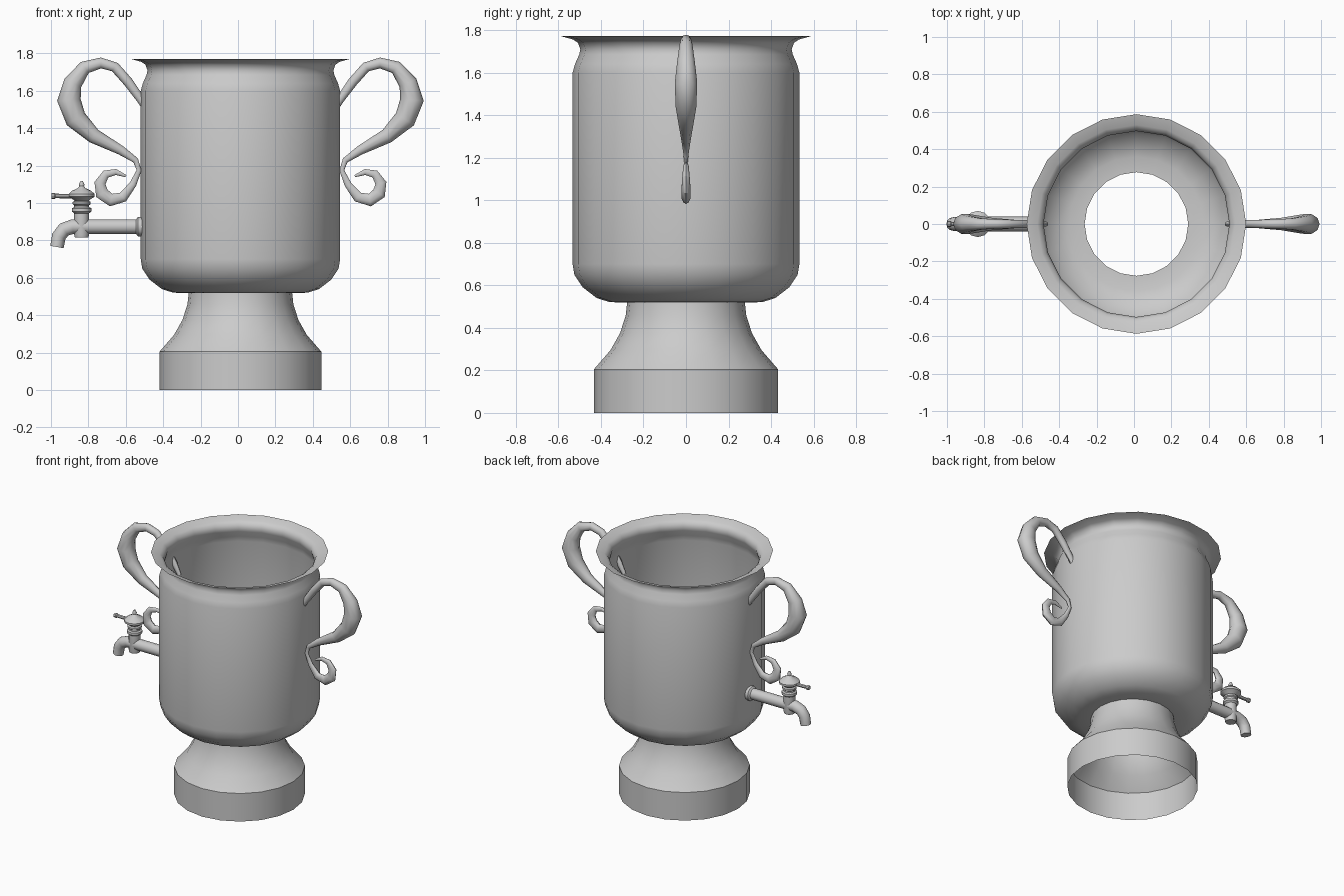
import bpy, bmesh, math
from mathutils import Vector

if "Cube" in bpy.data.objects:
    bpy.data.objects.remove(bpy.data.objects["Cube"])

CX = 0.013  # axis of the urn


def finish(name, bm, angle=40):
    bmesh.ops.recalc_face_normals(bm, faces=bm.faces)
    me = bpy.data.meshes.new(name)
    bm.to_mesh(me)
    bm.free()
    ob = bpy.data.objects.new(name, me)
    bpy.context.collection.objects.link(ob)
    bpy.ops.object.select_all(action='DESELECT')
    bpy.context.view_layer.objects.active = ob
    ob.select_set(True)
    bpy.ops.object.shade_smooth_by_angle(angle=math.radians(angle))
    return ob


def skin(name, rings, caps):
    bm = bmesh.new()
    vs = [[bm.verts.new(p) for p in r] for r in rings]
    n = len(vs[0])
    for a, b in zip(vs, vs[1:]):
        for i in range(n):
            j = (i + 1) % n
            bm.faces.new((a[i], a[j], b[j], b[i]))
    if caps:
        bm.faces.new(vs[0])
        bm.faces.new(vs[-1])
    return finish(name, bm)


def lathe(name, profile, x, n, caps=False):
    """Turn (radius, z) points around a vertical axis at x."""
    ang = [math.tau * i / n for i in range(n)]
    return skin(name, [[(x + r * math.cos(a), r * math.sin(a), z) for a in ang]
                       for r, z in profile], caps)


def tube(name, path, n=10, flat=lambda t: 1.0, ox=0.0, side=1):
    """Sweep a varying ellipse along (x, z, radius) points in the XZ plane."""
    rings = []
    last = len(path) - 1
    for k, (x, z, r) in enumerate(path):
        p, q = path[max(k - 1, 0)], path[min(k + 1, last)]
        t = Vector((q[0] - p[0], q[1] - p[1])).normalized()
        ring = []
        for i in range(n):
            a = math.tau * i / n
            c, s = r * math.cos(a), r * math.sin(a) * flat(k / last)
            ring.append((ox + side * (x - t.y * c), s, z + t.x * c))
        rings.append(ring)
    return skin(name, rings, True)


# Open foot and bowl, thin single walls
lathe("foot", [(.433, 0), (.433, .205), (.355, .295), (.31, .375),
               (.283, .46), (.277, .518)], CX, 20)
lathe("bowl", [(.277, .518), (.36, .521), (.42, .54), (.485, .59), (.525, .65),
               (.533, .70), (.533, 1.60), (.522, 1.64), (.502, 1.685),
               (.497, 1.71), (.508, 1.74), (.53, 1.755), (.587, 1.771)], CX, 20)

# Scrolled handles, mirrored left and right
scroll = [(.485, 1.47, .015), (.53, 1.55, .022), (.60, 1.647, .026),
          (.671, 1.727, .027), (.746, 1.749, .029), (.832, 1.725, .036),
          (.896, 1.642, .050), (.917, 1.551, .063), (.880, 1.449, .058),
          (.783, 1.358, .040), (.639, 1.282, .025), (.560, 1.228, .016),
          (.542, 1.175, .013), (.575, 1.10, .019), (.628, 1.032, .028),
          (.692, 1.016, .034), (.741, 1.052, .036), (.751, 1.107, .030),
          (.719, 1.155, .022), (.666, 1.166, .016), (.612, 1.144, .006)]
for label, side in (("right", 1), ("left", -1)):
    tube("handle_" + label, scroll, 10,
         lambda t: .88 if t < .6 else .62, CX, side)

# Tap: wall flange and pipe, curved spout, valve, lever
tube("tap_pipe", [(-.50, .874, .052), (-.535, .874, .052), (-.545, .874, .039),
                  (-.83, .874, .039)], 12)
tube("tap_spout", [(-.82, .874, .039), (-.885, .874, .039), (-.93, .858, .039),
                   (-.958, .822, .038), (-.968, .765, .036)], 12)
lathe("tap_valve", [(.036, .815), (.040, .83), (.040, .945), (.052, .955),
                    (.052, .972), (.040, .978), (.040, .988), (.048, .994),
                    (.048, 1.006), (.038, 1.012), (.050, 1.022), (.070, 1.034),
                    (.070, 1.048), (.050, 1.066), (.020, 1.08), (.013, 1.09),
                    (.015, 1.10), (.006, 1.118)], -.836, 12, True)
tube("tap_lever", [(-.84, 1.036, .012), (-.975, 1.038, .012),
                   (-.98, 1.038, .017), (-.998, 1.038, .015)], 8)
